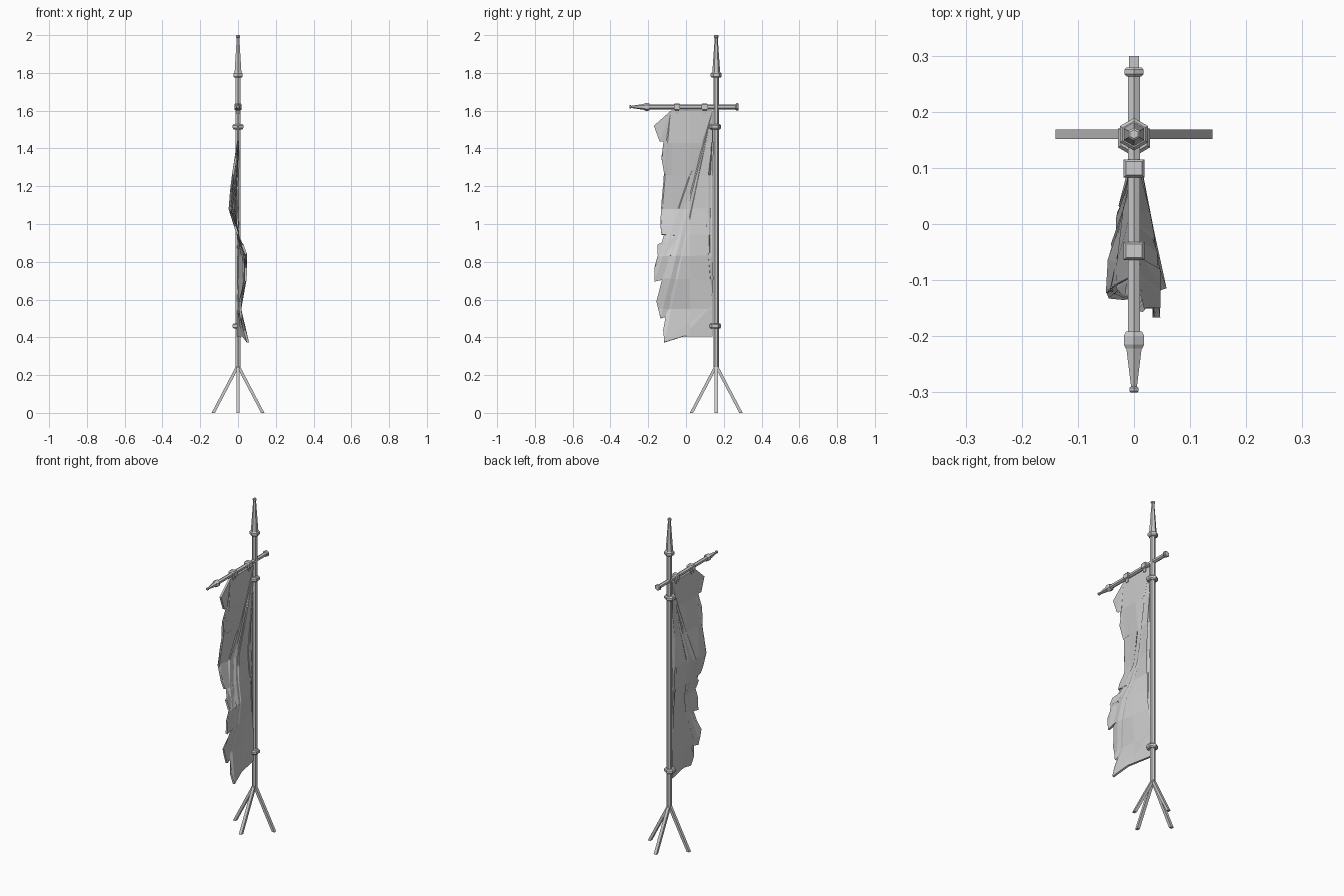
import bpy, bmesh, math
from mathutils import Vector

if "Cube" in bpy.data.objects:
    bpy.data.objects.remove(bpy.data.objects["Cube"])

POLE_Y, BAR_Z = 0.16, 1.62


def finish(name, bm):
    bmesh.ops.recalc_face_normals(bm, faces=bm.faces)
    me = bpy.data.meshes.new(name)
    bm.to_mesh(me)
    bm.free()
    ob = bpy.data.objects.new(name, me)
    bpy.context.collection.objects.link(ob)
    return ob


def lathe(name, profile, place, sides=6, start=math.pi / 2):
    """Hexagonal turned part: profile of (radius, height), place maps (a, b, h) to a point."""
    bm = bmesh.new()
    rings = []
    for r, h in profile:
        angs = [start + 2 * math.pi * i / sides for i in range(sides)]
        rings.append([bm.verts.new(place(r * math.cos(t), r * math.sin(t), h)) for t in angs])
    for a, b in zip(rings, rings[1:]):
        for i in range(sides):
            j = (i + 1) % sides
            bm.faces.new((a[i], a[j], b[j], b[i]))
    bm.faces.new(rings[0])
    bm.faces.new(rings[-1])
    return finish(name, bm)


def upright(a, b, h):
    return (a, POLE_Y + b, h)


def along_bar(a, b, h):
    return (a, h, BAR_Z + b)


def collar(r, lo, hi):
    c = (hi - lo) * 0.25
    return [(r * 0.8, lo), (r, lo + c), (r, hi - c), (r * 0.8, hi)]


# Main pole, its spear point and collars
lathe("pole", [(0.015, 0.235), (0.015, 1.785)], upright)
lathe("pole_spear_collar", collar(0.029, 1.775, 1.803), upright)
lathe("pole_spear_point", [(0.021, 1.80), (0.008, 1.985), (0.012, 1.989), (0.012, 1.997), (0.008, 2.0)], upright)
for nm, z in (("upper", 1.515), ("lower", 0.46)):
    lathe(nm + "_pole_clamp", collar(0.033, z - 0.014, z + 0.014),
          lambda a, b, h: (a, POLE_Y - 0.007 + b, h))

# Crossbar with end cap and spear point
lathe("crossbar", [(0.0125, -0.20), (0.0125, 0.27)], along_bar)
lathe("crossbar_end_cap", collar(0.0195, 0.263, 0.279), along_bar)
lathe("crossbar_spear_collar", collar(0.021, -0.222, -0.192), along_bar)
lathe("crossbar_spear_point", [(0.016, -0.22), (0.006, -0.29), (0.009, -0.292), (0.009, -0.298), (0.007, -0.30)],
      along_bar)

# Clips holding the cloth to the crossbar
for i, y in enumerate((0.099, -0.048)):
    lathe("cloth_clip_%d" % (i + 1),
          [(0.014, 1.582), (0.018, 1.602), (0.027, 1.606), (0.027, 1.632), (0.020, 1.639)],
          lambda a, b, h: (a, y + b * 0.85, h), 4, math.pi / 4)

# Four splayed legs, cut flat on the ground
for k in range(4):
    t = k * math.pi / 2
    d = Vector((math.cos(t), math.sin(t), 0))
    lathe("leg_%d" % (k + 1), [(0.0125, 0.0), (0.0125, 0.25)],
          lambda a, b, h: Vector((a, POLE_Y + b, h)) + d * 0.131 * (1 - h / 0.25), 4, math.pi / 4)

# Torn cloth outline (y, z), ragged edge first and then the edge beside the pole
ragged = [(-.08, 1.60), (-.17, 1.52), (-.14, 1.437), (-.055, 1.43), (-.13, 1.35), (-.115, 1.262), (-.045, 1.267),
          (-.12, 1.17), (-.125, 1.07), (-.05, 1.066), (-.135, .99), (-.13, .945), (-.06, .934), (-.15, .89),
          (-.15, .84), (-.08, .833), (-.167, .77), (-.167, .696), (-.087, .712), (-.156, .59), (-.135, .50),
          (-.06, .521), (-.12, .437), (-.115, .373), (-.013, .405)]
pole_edge = [(.14, .405), (.14, .574), (.124, .76), (.109, .944), (.103, 1.09), (.119, 1.26), (.14, 1.437), (.14, 1.60)]
wave = [(.37, .053), (.45, .03), (.52, .012), (.60, .01), (.70, .04), (.85, .042), (.94, 0),
        (1.08, -.044), (1.2, -.036), (1.42, 0), (1.7, 0)]


def sway(z):
    for (z0, a), (z1, b) in zip(wave, wave[1:]):
        if z <= z1:
            return a + (b - a) * (z - z0) / (z1 - z0)
    return 0


bm = bmesh.new()
bm.faces.new([bm.verts.new((0, y, z)) for y, z in ragged + pole_edge])
bmesh.ops.triangulate(bm, faces=bm.faces[:])
cuts = [((0, 0, z), (0, 0, 1)) for z in (.55, .71, .83, .94, 1.08, 1.26, 1.43)] + [((0, .02, 0), (0, 1, 0))]
for co, no in cuts:
    bmesh.ops.bisect_plane(bm, geom=bm.verts[:] + bm.edges[:] + bm.faces[:], dist=0.002, plane_co=co, plane_no=no)
for v in bm.verts:
    v.co.x = sway(v.co.z) * min(1, max(0, (0.14 - v.co.y) / 0.22))
cloth = finish("torn_cloth", bm)
solid = cloth.modifiers.new("thickness", 'SOLIDIFY')
solid.thickness = 0.012
solid.offset = 0
